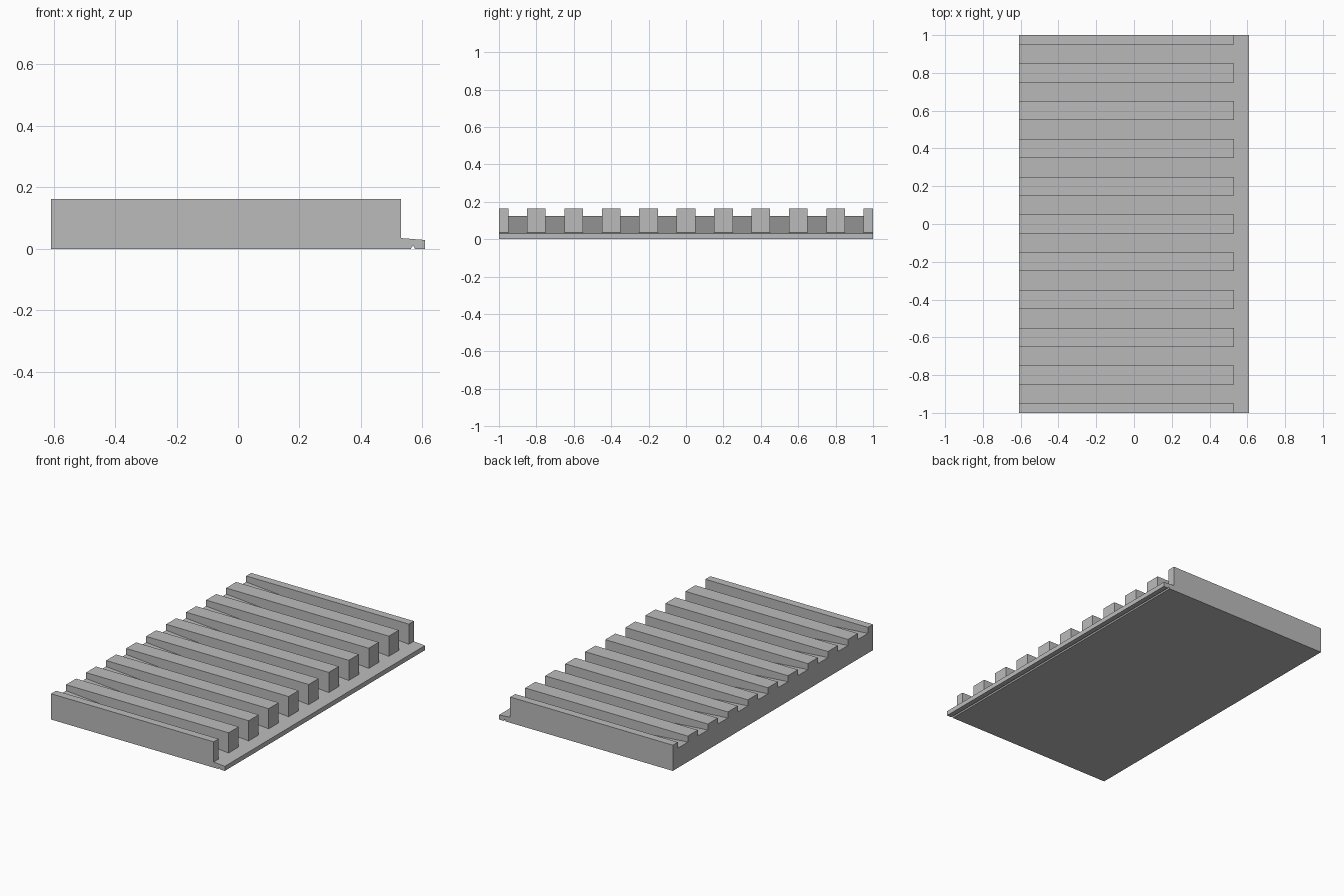
import bpy
import bmesh
import math
from mathutils import Vector

default = bpy.data.objects.get("Cube")
if default:
    bpy.data.objects.remove(default, do_unlink=True)

HALF_X, HALF_Y = 0.608, 1.0
RIB_END, RIB_TOP = 0.53, 0.163
PITCH, RIB_HALF = 0.2, 0.05

# Plain grey material
grey = bpy.data.materials.new("grey")
grey.use_nodes = True
colour = (0.5, 0.5, 0.5, 1)
grey.diffuse_color = colour
grey.node_tree.nodes["Principled BSDF"].inputs["Base Color"].default_value = colour

# Sloping bed with a small drip groove under the front lip
profile = [(-HALF_X, 0), (0.562, 0), (0.569, 0.012), (0.576, 0),
           (HALF_X, 0), (HALF_X, 0.029), (-HALF_X, 0.125)]
bm = bmesh.new()
section = bm.faces.new([bm.verts.new((x, -HALF_Y, z)) for x, z in profile])
swept = bmesh.ops.extrude_face_region(bm, geom=[section], use_keep_orig=True)
bmesh.ops.translate(bm, vec=(0, 2 * HALF_Y, 0),
                    verts=[v for v in swept["geom"] if isinstance(v, bmesh.types.BMVert)])
bmesh.ops.recalc_face_normals(bm, faces=bm.faces[:])


def slice_bed(point, normal):
    bmesh.ops.bisect_plane(bm, geom=bm.verts[:] + bm.edges[:] + bm.faces[:],
                           dist=1e-5, plane_co=point, plane_no=normal)


# Mark out the ribs on the slope
slice_bed((RIB_END, 0, 0), (1, 0, 0))
for i in range(-5, 6):
    for side in (-1, 1):
        y = i * PITCH + side * RIB_HALF
        if abs(y) < HALF_Y:
            slice_bed((0, y, 0), (0, 1, 0))


def is_rib(face):
    c = face.calc_center_median()
    offset = abs(c.y - round(c.y / PITCH) * PITCH)
    return face.normal.z > 0.9 and c.x < RIB_END and offset < RIB_HALF


# Raise the ribs to one level height
bm.normal_update()
ribs = [f for f in bm.faces if is_rib(f)]
raised = bmesh.ops.extrude_face_region(bm, geom=ribs)
for v in raised["geom"]:
    if isinstance(v, bmesh.types.BMVert):
        v.co.z = RIB_TOP
bmesh.ops.delete(bm, geom=[f for f in ribs if f.is_valid], context="FACES")

# Merge coplanar pieces into clean flat faces
bmesh.ops.dissolve_limit(bm, angle_limit=math.radians(0.5),
                         verts=bm.verts[:], edges=bm.edges[:])
bmesh.ops.recalc_face_normals(bm, faces=bm.faces[:])

mesh = bpy.data.meshes.new("ribbed_sloping_tray")
bm.to_mesh(mesh)
bm.free()
mesh.materials.append(grey)
tray = bpy.data.objects.new("ribbed_sloping_tray", mesh)
bpy.context.collection.objects.link(tray)
